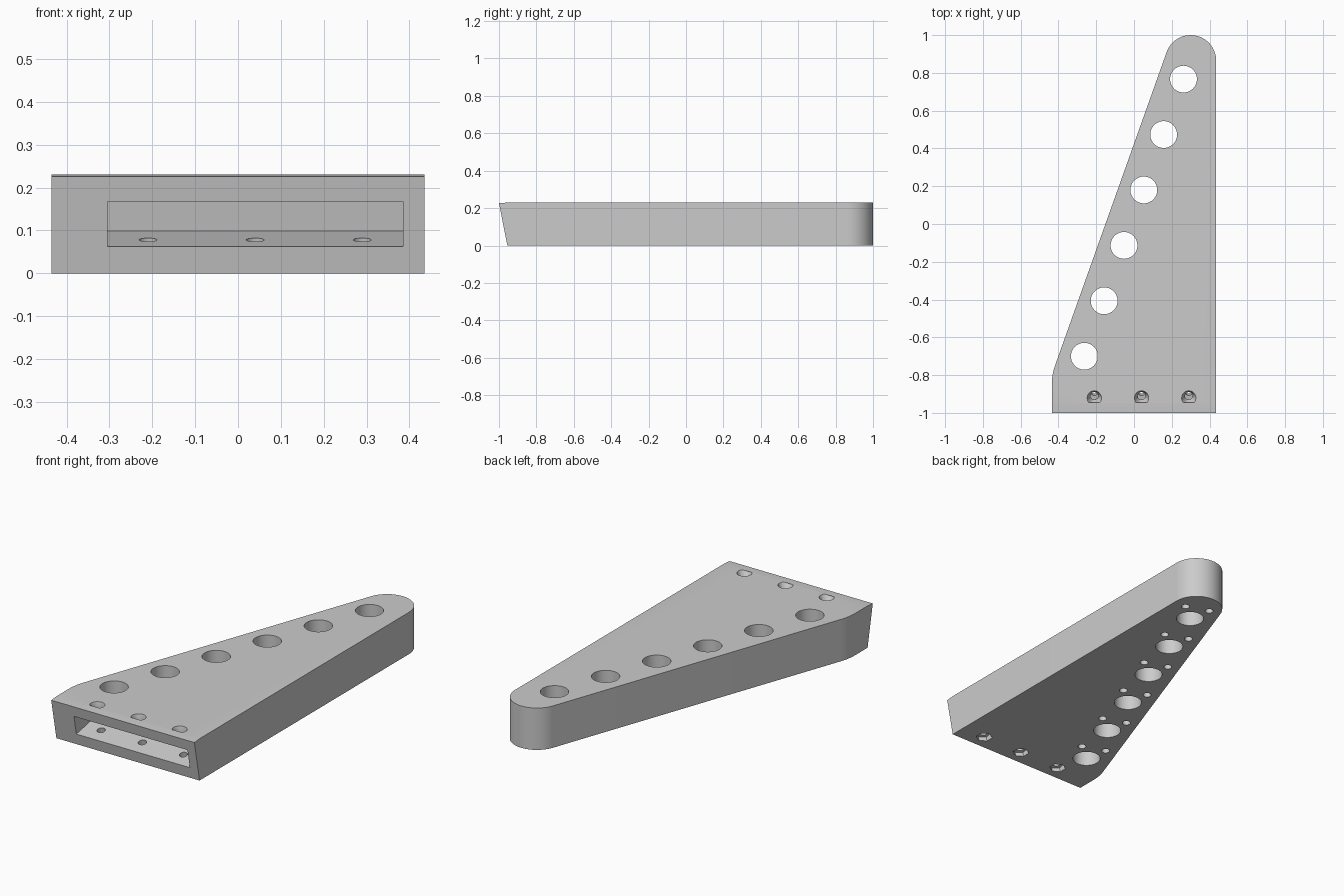
import bpy, bmesh
from math import atan, cos, sin, radians, pi
from mathutils import Matrix, Vector

if "Cube" in bpy.data.objects:
    bpy.data.objects.remove(bpy.data.objects["Cube"])

HEIGHT = 0.23
TILT = atan(0.2)            # lean of the front face, slot and bolt holes
SLOPE = radians(70.4)       # direction of the slanted side

grey = bpy.data.materials.new("plain_grey")
grey.use_nodes = True
grey.diffuse_color = (0.6, 0.6, 0.6, 1)
grey.node_tree.nodes["Principled BSDF"].inputs["Base Color"].default_value = (0.6, 0.6, 0.6, 1)


def make_object(name, bm):
    bmesh.ops.recalc_face_normals(bm, faces=bm.faces)
    mesh = bpy.data.meshes.new(name)
    bm.to_mesh(mesh)
    bm.free()
    mesh.materials.append(grey)
    obj = bpy.data.objects.new(name, mesh)
    bpy.context.collection.objects.link(obj)
    return obj


# Plate outline: square front, rounded tip, softened left corner
along = Vector((cos(SLOPE), sin(SLOPE)))
tip, tip_r = Vector((0.30, 0.865)), 0.135
outline = [Vector((-0.435, -1)), Vector((0.435, -1))]
steps = 28
for i in range(steps + 1):
    a = (SLOPE + pi / 2) * i / steps
    outline.append(tip + tip_r * Vector((cos(a), sin(a))))
end = outline[-1]
corner = end - along * ((end.x + 0.435) / along.x)
p0, p2 = corner + along * 0.05, corner - Vector((0, 0.05))
for i in range(7):
    t = i / 6
    outline.append(p0 * (1 - t) ** 2 + corner * 2 * t * (1 - t) + p2 * t * t)

bm = bmesh.new()
base = bm.faces.new([bm.verts.new((p.x, p.y, 0)) for p in outline])
ext = bmesh.ops.extrude_face_region(bm, geom=[base])
bmesh.ops.translate(bm, vec=(0, 0, HEIGHT),
                    verts=[v for v in ext["geom"] if isinstance(v, bmesh.types.BMVert)])

# Slanted front face and slightly lowered front lip
for v in bm.verts:
    if v.co.y < -0.99 and v.co.z < 0.1:
        v.co.y = -0.955
bmesh.ops.bisect_plane(bm, geom=bm.verts[:] + bm.edges[:] + bm.faces[:],
                       plane_co=(0, -0.95, 0), plane_no=(0, 1, 0))
for v in bm.verts:
    if v.co.y < -0.99:
        v.co.z = 0.226
bracket = make_object("tapered_bracket", bm)


def cut(bm):
    cutter = make_object("cutter", bm)
    cutter.hide_render = True
    mod = bracket.modifiers.new("cut", "BOOLEAN")
    mod.operation = "DIFFERENCE"
    mod.solver = "EXACT"
    mod.object = cutter
    bpy.context.view_layer.objects.active = bracket
    bpy.ops.object.modifier_apply(modifier=mod.name)
    bpy.data.objects.remove(cutter)


def cut_round(place, r_low, r_high, low, high, sides=40):
    """Cut a cylinder or cone running from low to high on the local z axis."""
    bm = bmesh.new()
    bmesh.ops.create_cone(bm, cap_ends=True, segments=sides, radius1=r_low, radius2=r_high,
                          depth=high - low,
                          matrix=place @ Matrix.Translation((0, 0, (low + high) / 2)))
    cut(bm)


# Front slot, square to the slanted face
tilt = Matrix.Rotation(TILT, 4, "X")
bm = bmesh.new()
bmesh.ops.create_cube(bm, size=1,
                      matrix=Matrix.Translation((0.04, -0.978, 0.1145)) @ tilt
                      @ Matrix.Translation((0, 0.067, 0))
                      @ Matrix.Diagonal((0.69, 0.234, 0.107, 1)))
cut(bm)

# Bolt holes: shaft, countersink on top, hexagonal nut pocket below
for x in (-0.21, 0.04, 0.29):
    place = Matrix.Translation((x, -0.872, 0)) @ tilt
    cut_round(place, 0.021, 0.021, -0.1, 0.3)
    cut_round(place, 0.021, 0.0402, 0.198, 0.24)
    cut_round(place, 0.042, 0.042, -0.05, 0.03, sides=6)

# Row of large through holes, each with two small blind holes underneath
across = Vector((along.y, -along.x))
first, last = Vector((-0.263, -0.70)), Vector((0.262, 0.767))
for i in range(6):
    c = first.lerp(last, i / 5)
    cut_round(Matrix.Translation((c.x, c.y, 0)), 0.071, 0.071, -0.1, 0.4, sides=48)
    for side in (-1, 1):
        p = c + along * 0.11 + across * 0.066 * side
        cut_round(Matrix.Translation((p.x, p.y, 0)), 0.021, 0.021, -0.1, 0.1, sides=24)

bpy.ops.object.select_all(action="DESELECT")
bracket.select_set(True)
bpy.context.view_layer.objects.active = bracket
bpy.ops.object.shade_smooth_by_angle(angle=radians(30))
